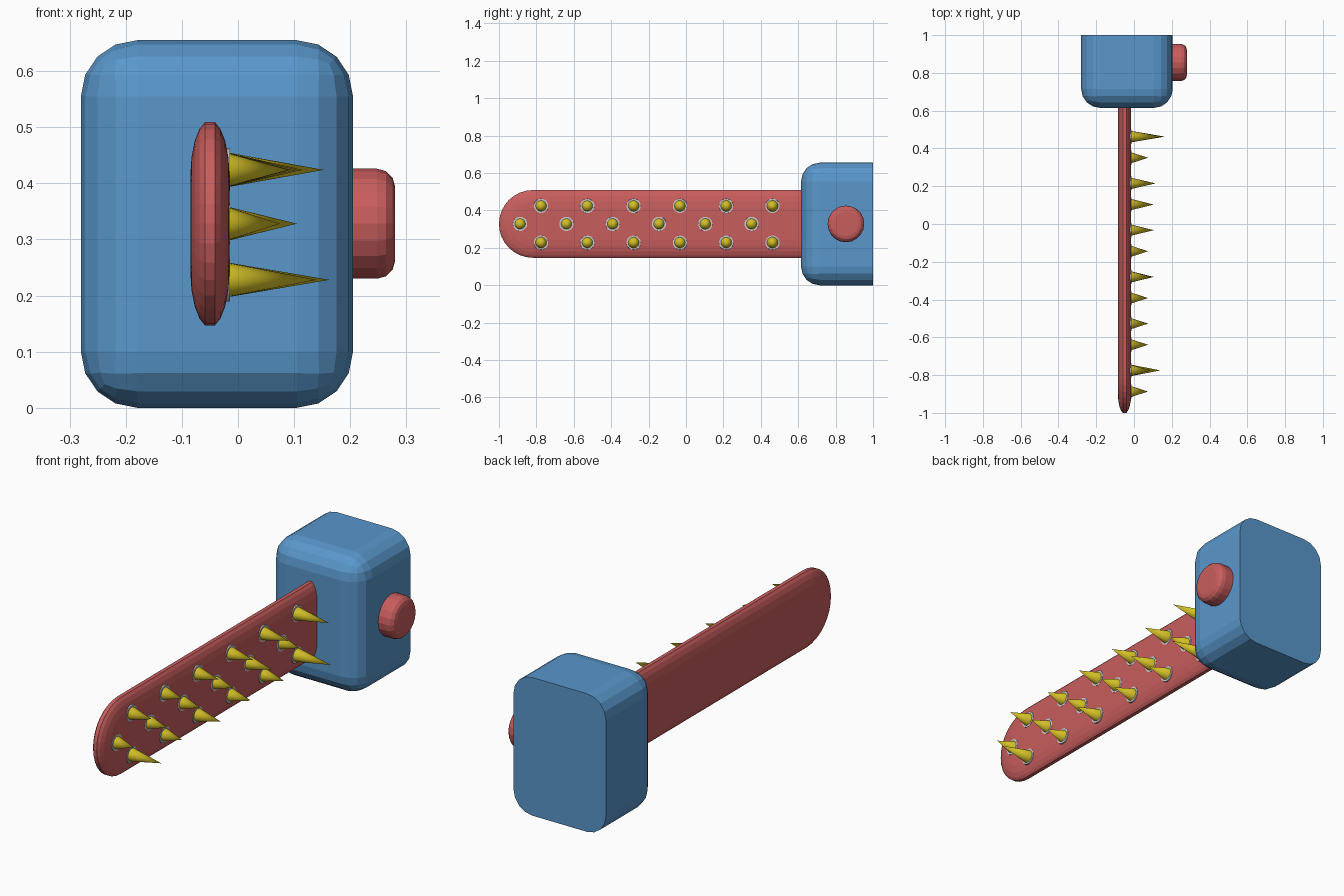
import bpy, bmesh, math
from mathutils import Matrix, Vector

if "Cube" in bpy.data.objects:
    bpy.data.objects.remove(bpy.data.objects["Cube"])


def material(name, rgb):
    m = bpy.data.materials.new(name)
    m.diffuse_color = (*rgb, 1)
    m.use_nodes = True
    m.node_tree.nodes["Principled BSDF"].inputs["Base Color"].default_value = m.diffuse_color
    return m


BLUE = material("blue", (0.10, 0.31, 0.60))
RED = material("red", (0.58, 0.11, 0.11))
YELLOW = material("yellow", (0.65, 0.52, 0.02))
MID_Z = 0.328


def finish(name, bm, mat=None):
    bmesh.ops.recalc_face_normals(bm, faces=bm.faces)
    mesh = bpy.data.meshes.new(name)
    bm.to_mesh(mesh)
    bm.free()
    obj = bpy.data.objects.new(name, mesh)
    bpy.context.collection.objects.link(obj)
    if mat:
        mesh.materials.append(mat)
    return obj


def x_cone(bm, x0, x1, y, z, r0, r1, sides):
    """Cone or cylinder lying along x."""
    place = Matrix.Translation(((x0 + x1) / 2, y, z)) @ Matrix.Rotation(math.pi / 2, 4, 'Y')
    return bmesh.ops.create_cone(bm, cap_ends=True, segments=sides, radius1=r0,
                                 radius2=r1, depth=x1 - x0, matrix=place)


# Handle block: rounded everywhere except the flat back
bm = bmesh.new()
bmesh.ops.create_cube(bm, size=1, matrix=Matrix.Translation((-0.0375, 0.8075, 0.3275))
                      @ Matrix.Diagonal((0.485, 0.385, 0.655, 1)))
edges = [e for e in bm.edges if any(v.co.y < 0.9 for v in e.verts)]
bmesh.ops.bevel(bm, geom=edges, offset=0.1, segments=4, profile=0.5, affect='EDGES')
finish("handle_block", bm, BLUE)

# Side button with a rounded rim
bm = bmesh.new()
x_cone(bm, 0.19, 0.28, 0.855, MID_Z, 0.098, 0.098, 20)
rim = [e for e in bm.edges if all(v.co.x > 0.27 for v in e.verts)]
bmesh.ops.bevel(bm, geom=rim, offset=0.032, segments=3, profile=0.5, affect='EDGES')
finish("side_button", bm, RED)

# Blade: round-nosed outline stacked in x with an elliptical edge
R, INSET, HALF, CX, BACK = 0.181, 0.1, 0.035, -0.05, 0.615
angles = [math.radians(a) for a in (15, 32, 50, 70, 90)]
half = [(HALF * math.sin(a), INSET * (1 - math.cos(a))) for a in angles]
d0 = half[0][1]
layers = [(-h, d - d0) for h, d in reversed(half)] + [(h, d - d0) for h, d in half]
bm = bmesh.new()
loops = []
for h, d in layers:
    r = R - d
    pts = [(BACK, r)]
    for i in range(17):
        a = math.pi / 2 + math.pi * i / 16
        pts.append((R - 1 + r * math.cos(a), r * math.sin(a)))
    pts.append((BACK, -r))
    loops.append([bm.verts.new((CX + h, y, MID_Z + z)) for y, z in pts])
for a, b in zip(loops, loops[1:]):
    for i in range(len(a)):
        j = (i + 1) % len(a)
        bm.faces.new((a[i], a[j], b[j], b[i]))
bm.faces.new(loops[0])
bm.faces.new(loops[-1])
finish("blade", bm, RED)

# Spikes: three staggered rows of cones, each in a small collar
rows = {
    0.424: (-0.775, [0.09, 0.075, 0.095, 0.105, 0.115, 0.153]),
    0.328: (-0.887, [0.075, 0.075, 0.075, 0.075, 0.105, 0.075]),
    0.228: (-0.775, [0.14, 0.075, 0.105, 0.09, 0.09, 0.163]),
}
spikes, collars = bmesh.new(), bmesh.new()
for z, (y0, tips) in rows.items():
    for i, tip in enumerate(tips):
        y = y0 + i * 0.2475
        x_cone(spikes, -0.025, tip, y, z, 0.032, 0, 20)
        x_cone(collars, -0.04, -0.014, y, z, 0.042, 0.038, 20)
for obj in (finish("spikes", spikes, YELLOW), finish("spike_collars", collars)):
    bpy.ops.object.select_all(action='DESELECT')
    bpy.context.view_layer.objects.active = obj
    obj.select_set(True)
    bpy.ops.object.shade_smooth_by_angle(angle=math.radians(35))
